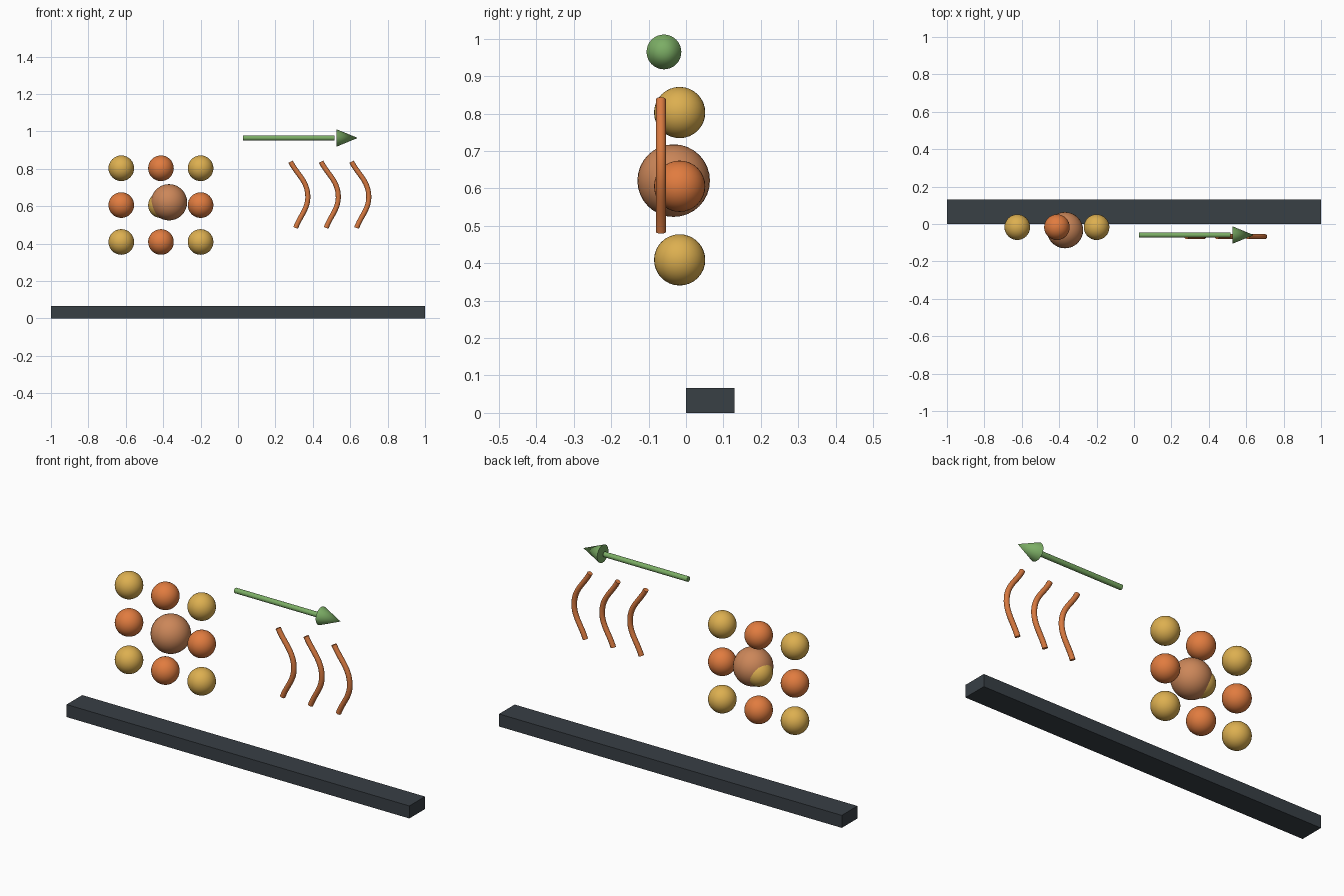
import bpy, math

if "Cube" in bpy.data.objects:
    bpy.data.objects.remove(bpy.data.objects["Cube"])


def material(name, rgb):
    m = bpy.data.materials.new(name)
    m.use_nodes = True
    m.diffuse_color = (*rgb, 1)
    m.node_tree.nodes["Principled BSDF"].inputs["Base Color"].default_value = (*rgb, 1)
    return m


slate = material("dark slate", (0.04, 0.05, 0.06))
yellow = material("golden yellow", (0.72, 0.43, 0.08))
orange = material("orange", (0.75, 0.2, 0.05))
copper = material("copper", (0.6, 0.24, 0.1))
rust = material("rust orange", (0.68, 0.19, 0.05))
green = material("leaf green", (0.2, 0.42, 0.13))


def finish(name, mat, smooth=True):
    ob = bpy.context.object
    ob.name = name
    ob.data.materials.append(mat)
    if smooth:
        bpy.ops.object.shade_smooth_by_angle(angle=math.radians(40))
    return ob


def ball(name, radius, location, mat):
    bpy.ops.mesh.primitive_uv_sphere_add(segments=32, ring_count=16, radius=radius, location=location)
    finish(name, mat)


def cone_x(name, x0, x1, r0, r1, mat):
    # Round part lying along x at the arrow's height
    bpy.ops.mesh.primitive_cone_add(vertices=32, radius1=r0, radius2=r1, depth=x1 - x0,
                                    location=((x0 + x1) / 2, -0.059, 0.965),
                                    rotation=(0, math.pi / 2, 0))
    finish(name, mat)


# Base bar
bpy.ops.mesh.primitive_cube_add(size=1, location=(0, 0.065, 0.033))
bpy.context.object.scale = (2, 0.13, 0.066)
finish("base_bar", slate, smooth=False)

# Checkered lattice of balls
for row in range(3):
    for col in range(3):
        ball(f"lattice_ball_{row}_{col}", 0.0685,
             (-0.412 + 0.212 * (col - 1), -0.017, 0.606 + 0.197 * (row - 1)),
             orange if (row + col) % 2 else yellow)

# Large ball off the lattice centre
ball("large_ball", 0.097, (-0.369, -0.033, 0.621), copper)

# Arrow
cone_x("arrow_shaft", 0.027, 0.517, 0.0135, 0.0135, green)
cone_x("arrow_head", 0.527, 0.64, 0.0465, 0, green)

# Wavy rods
for i in range(3):
    curve = bpy.data.curves.new("wavy_rod", "CURVE")
    curve.dimensions = "3D"
    curve.bevel_depth = 0.0135
    curve.bevel_resolution = 4
    curve.use_fill_caps = True
    spline = curve.splines.new("BEZIER")
    spline.bezier_points.add(2)
    for p, (x, z) in zip(spline.bezier_points, [(0.308, 0.484), (0.373, 0.66), (0.281, 0.838)]):
        p.co = (x + 0.163 * i, -0.067, z)
        p.handle_left_type = p.handle_right_type = "AUTO"
    rod = bpy.data.objects.new(f"wavy_rod_{i + 1}", curve)
    bpy.context.collection.objects.link(rod)
    bpy.ops.object.select_all(action="DESELECT")
    rod.select_set(True)
    bpy.context.view_layer.objects.active = rod
    bpy.ops.object.convert(target="MESH")
    finish(f"wavy_rod_{i + 1}", rust)
